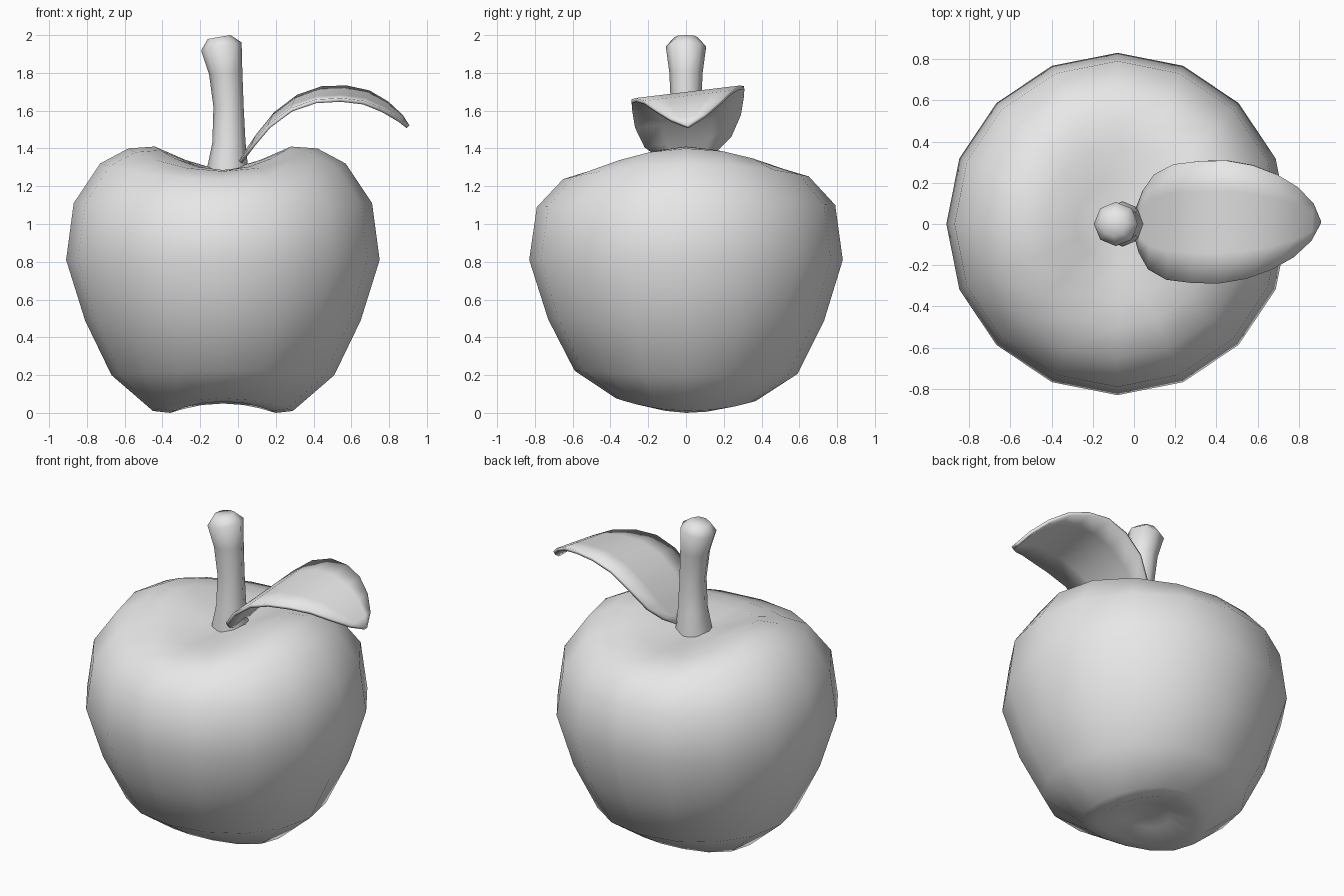
import bpy, bmesh
from math import cos, sin, tau, radians

if "Cube" in bpy.data.objects:
    bpy.data.objects.remove(bpy.data.objects["Cube"])

grey = bpy.data.materials.new("plain grey")
grey.use_nodes = True
grey.diffuse_color = (0.8, 0.8, 0.8, 1)
grey.node_tree.nodes["Principled BSDF"].inputs["Base Color"].default_value = (0.8, 0.8, 0.8, 1)


def loft(name, rows, closed, angle):
    """Skin a list of point rows with quads; closed rows are rings with end caps."""
    bm = bmesh.new()
    grid = [[bm.verts.new(p) for p in row] for row in rows]
    n = len(rows[0])
    for low, high in zip(grid, grid[1:]):
        for i in range(n if closed else n - 1):
            j = (i + 1) % n
            bm.faces.new((low[i], low[j], high[j], high[i]))
    if closed:
        bm.faces.new(grid[0][::-1])
        bm.faces.new(grid[-1])
    bmesh.ops.remove_doubles(bm, verts=bm.verts, dist=0.0005)
    bmesh.ops.recalc_face_normals(bm, faces=bm.faces)
    mesh = bpy.data.meshes.new(name)
    bm.to_mesh(mesh)
    bm.free()
    mesh.materials.append(grey)
    obj = bpy.data.objects.new(name, mesh)
    bpy.context.collection.objects.link(obj)
    bpy.ops.object.select_all(action='DESELECT')
    obj.select_set(True)
    bpy.context.view_layer.objects.active = obj
    bpy.ops.object.shade_smooth_by_angle(angle=radians(angle))
    return obj


# Fruit body: radius, height towards the sides, height towards front and back
CENTRE_X, MIDDLE = -0.08, 0.81
profile = [
    (0, 0.10, 0.10), (0.15, 0.06, 0.085), (0.28, 0, 0.055), (0.37, 0.01, 0.07),
    (0.59, 0.20, 0.215), (0.73, 0.49, 0.49), (0.83, 0.81, 0.81), (0.79, 1.11, 1.095),
    (0.65, 1.32, 1.245), (0.50, 1.40, 1.285), (0.36, 1.41, 1.29), (0.20, 1.34, 1.285),
    (0, 1.28, 1.28),
]


def body_ring(r, z_side, z_front, sides=16):
    ring = []
    for k in range(sides):
        a = tau * k / sides
        y = r * sin(a)
        z = z_front + (z_side - z_front) * cos(a) ** 2
        # the back is slightly taller than the front
        z = MIDDLE + (z - MIDDLE) * (1 + 0.025 * y)
        ring.append((CENTRE_X + r * cos(a), y, z))
    return ring


loft("fruit_body", [body_ring(*p) for p in profile], True, 80)

# Stem: centre x, height, radius, tilt of the ring
stem = [
    (-0.055, 1.22, 0.11, 0), (-0.055, 1.30, 0.108, 0), (-0.048, 1.43, 0.088, 0),
    (-0.05, 1.62, 0.08, 0), (-0.065, 1.80, 0.088, 0.1), (-0.088, 1.94, 0.107, 0.2),
    (-0.10, 1.99, 0.06, 0.17),
]


def stem_ring(cx, z, r, tilt, sides=8):
    angles = [tau * k / sides for k in range(sides)]
    return [(cx + r * cos(a), r * sin(a), z + tilt * r * cos(a)) for a in angles]


loft("stem", [stem_ring(*s) for s in stem], True, 80)

# Leaf: arched midline x and height, with half width; tilted up at the back
leaf = [
    (0.0, 1.31, 0.03), (0.04, 1.37, 0.15), (0.09, 1.44, 0.23), (0.18, 1.55, 0.28),
    (0.30, 1.64, 0.295), (0.43, 1.685, 0.298), (0.56, 1.69, 0.275), (0.68, 1.67, 0.23),
    (0.78, 1.62, 0.17), (0.86, 1.56, 0.09), (0.90, 1.515, 0.004),
]


def leaf_row(x, z, w):
    points = []
    for t in (-1, -0.5, 0, 0.5, 1):
        y = t * w
        points.append((x + 0.06 * y, y + 0.01, z + 0.12 * y))
    return points


blade = loft("leaf", [leaf_row(*s) for s in leaf], False, 60)
thickness = blade.modifiers.new("thickness", 'SOLIDIFY')
thickness.thickness = 0.02
thickness.offset = 0
